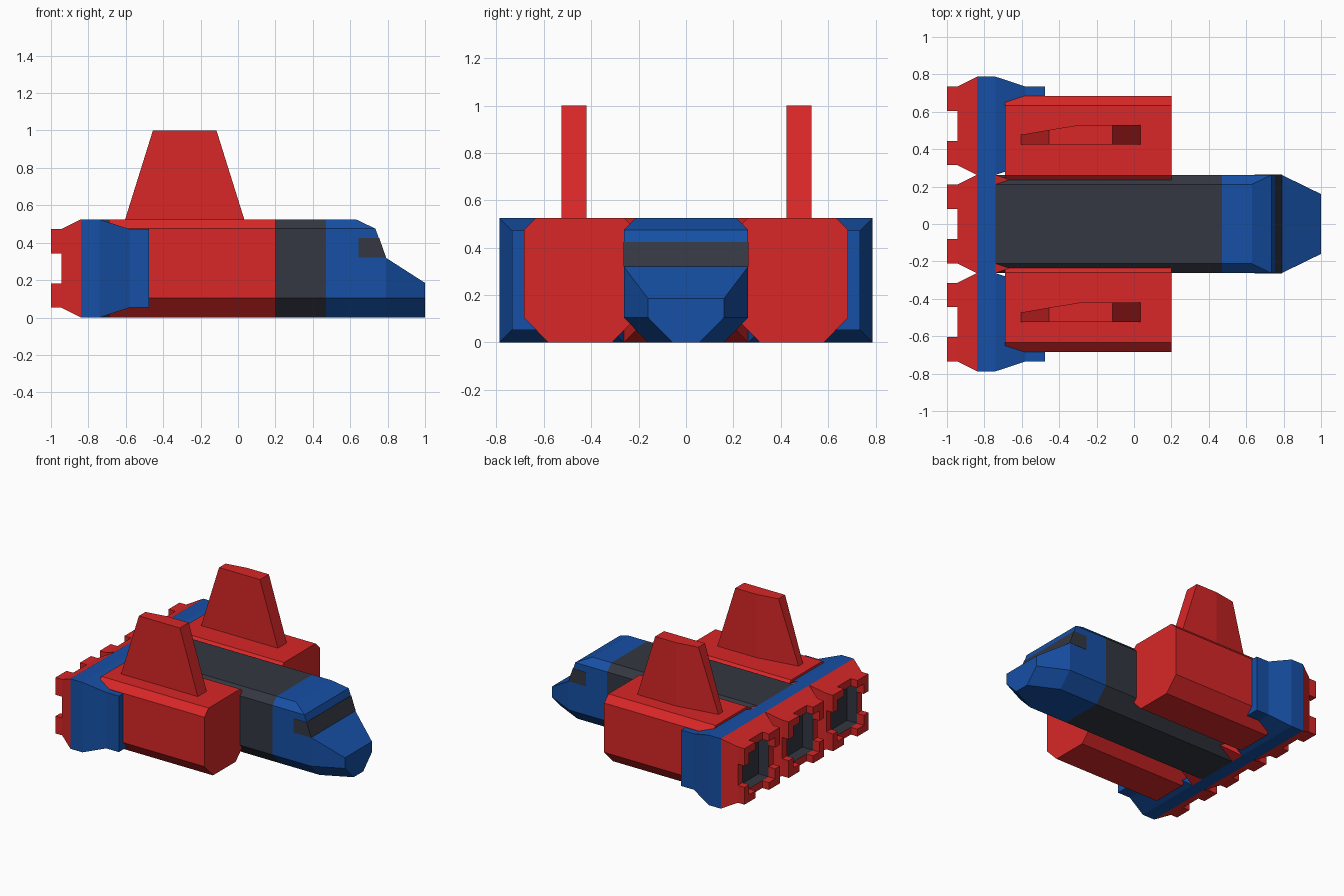
import bpy, bmesh

if "Cube" in bpy.data.objects:
    bpy.data.objects.remove(bpy.data.objects["Cube"])


def colour(name, rgb):
    m = bpy.data.materials.new(name)
    m.diffuse_color = (*rgb, 1)
    m.use_nodes = True
    m.node_tree.nodes["Principled BSDF"].inputs["Base Color"].default_value = m.diffuse_color
    return m


RED = colour("red", (0.69, 0.02, 0.02))
BLUE = colour("blue", (0.008, 0.08, 0.38))
GREY = colour("dark_grey", (0.034, 0.038, 0.054))


def loft(name, rings, mats):
    """Join matching rings of 3D points; mats = start cap, each segment, end cap."""
    bm = bmesh.new()
    used = list(dict.fromkeys(mats))
    loops = [[bm.verts.new(p) for p in ring] for ring in rings]
    n = len(rings[0])

    def face(verts, mat):
        bm.faces.new(verts).material_index = used.index(mat)

    face(loops[0], mats[0])
    for a, b, mat in zip(loops, loops[1:], mats[1:-1]):
        for i in range(n):
            j = (i + 1) % n
            face((a[i], a[j], b[j], b[i]), mat)
    face(loops[-1], mats[-1])
    bmesh.ops.remove_doubles(bm, verts=bm.verts[:], dist=0.0005)
    bmesh.ops.recalc_face_normals(bm, faces=bm.faces[:])
    me = bpy.data.meshes.new(name)
    bm.to_mesh(me)
    bm.free()
    for m in used:
        me.materials.append(m)
    ob = bpy.data.objects.new(name, me)
    bpy.context.collection.objects.link(ob)
    return ob


def hull(x, cy, w, b, zs, t, zt):
    """Chamfered hull section: half widths at side, bottom and top."""
    half = [(b, 0), (w, 0.105), (w, zs), (t, zt)]
    pts = half + [(-y, z) for y, z in reversed(half)]
    return [(x, cy + y, z) for y, z in pts]


def square(x, cy, h):
    return [(x, cy + sy * h, 0.2625 + sz * h)
            for sy, sz in ((-1, -1), (1, -1), (1, 1), (-1, 1))]


# Fuselage with blue nose
W = 0.2625
loft("fuselage", [
    hull(-0.74, 0, W, 0.16, 0.475, 0.212, 0.525),
    hull(0.47, 0, W, 0.16, 0.475, 0.212, 0.525),
    hull(0.63, 0, W, 0.16, 0.475, 0.212, 0.525),
    hull(0.735, 0, W, 0.16, 0.475, W, 0.475),
    hull(0.79, 0, W, 0.16, 0.32, W, 0.32),
    hull(1.0, 0, 0.16, 0.057, 0.185, 0.16, 0.185),
], [GREY, GREY, BLUE, BLUE, BLUE, BLUE, BLUE])

# Wraparound cockpit window
window = [(0.645, 0.32), (0.792, 0.32), (0.755, 0.425), (0.645, 0.425)]
loft("cockpit_window", [[(x, y, z) for x, z in window]
                        for y in (-W - 0.002, W + 0.002)], [GREY] * 3)

# Side pods and fins
for side, s in (("right", -1), ("left", 1)):
    loft(side + "_pod", [hull(x, s * 0.447, 0.237, 0.135, 0.475, 0.187, 0.525)
                         for x in (-0.69, 0.20)], [RED] * 3)
    y0 = 0.425 if s > 0 else -0.525
    rings = []
    for z, back, front, edge in ((0.52, -0.605, 0.035, 0.052),
                                 (1.0, -0.455, -0.115, 0.078)):
        rings.append([(back, y0, z), (front, y0, z), (front, y0 + 0.105, z),
                      (-0.29, y0 + 0.105, z), (back, y0 + edge, z)])
    loft(side + "_fin", rings, [RED] * 3)

# Three square engines, each with four corner prongs on the nozzle
prong = [(0.08, 0.21), (0.21, 0.21), (0.21, 0.08),
         (0.155, 0.08), (0.155, 0.155), (0.08, 0.155)]
for label, cy in (("right", -0.525), ("centre", 0), ("left", 0.525)):
    sleeve = RED if cy == 0 else BLUE
    steps = [(-0.475, 0.21), (-0.58, 0.21), (-0.74, W), (-0.84, W),
             (-0.945, 0.21), (-0.945, 0.155), (-0.86, 0.155)]
    loft(label + "_engine", [square(x, cy, h) for x, h in steps],
         [sleeve, sleeve, sleeve, BLUE, RED, RED, GREY, GREY])
    for i, (sy, sz) in enumerate(((1, 1), (1, -1), (-1, 1), (-1, -1))):
        loft(f"{label}_nozzle_prong_{i + 1}",
             [[(x, cy + sy * y, 0.2625 + sz * z) for y, z in prong]
              for x in (-0.945, -1.0)], [RED] * 3)
